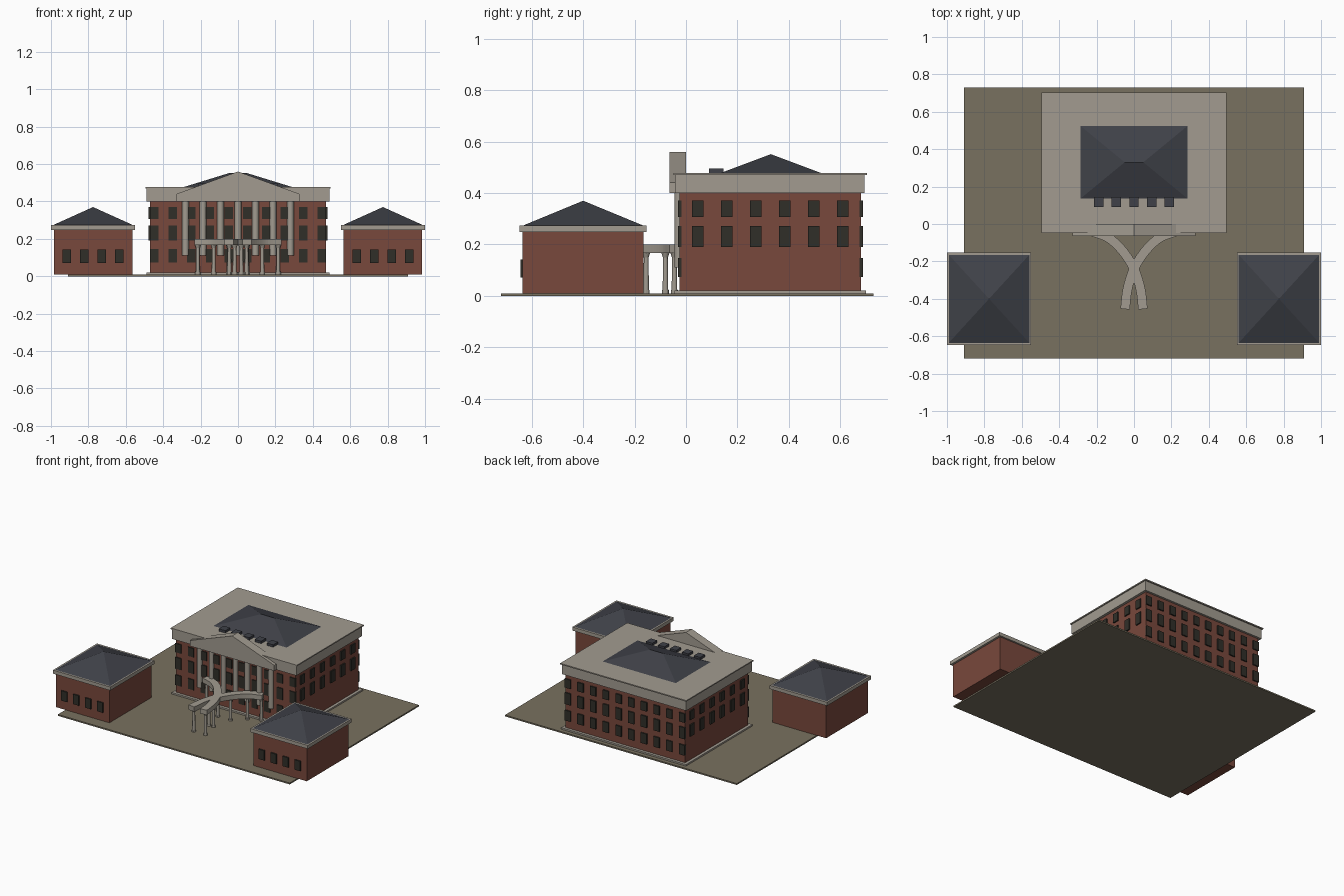
import bpy, bmesh, math
from mathutils import Vector

if "Cube" in bpy.data.objects:
    bpy.data.objects.remove(bpy.data.objects["Cube"])


def material(name, rgb):
    m = bpy.data.materials.new(name)
    m.diffuse_color = (*rgb, 1)
    m.use_nodes = True
    m.node_tree.nodes["Principled BSDF"].inputs["Base Color"].default_value = m.diffuse_color
    return m


BRICK = material("brick", (0.19, 0.065, 0.045))
STONE = material("stone", (0.36, 0.33, 0.28))
SLATE = material("slate", (0.05, 0.053, 0.065))
GLASS = material("dark_glass", (0.03, 0.028, 0.022))
EARTH = material("earth", (0.19, 0.165, 0.115))


def mesh(name, verts, faces, mat):
    me = bpy.data.meshes.new(name)
    me.from_pydata(verts, [], faces)
    bm = bmesh.new()
    bm.from_mesh(me)
    bmesh.ops.recalc_face_normals(bm, faces=bm.faces)
    bm.to_mesh(me)
    bm.free()
    me.materials.append(mat)
    ob = bpy.data.objects.new(name, me)
    bpy.context.collection.objects.link(ob)
    return ob


def frustum(name, x, y, z, top_x, top_y, mat):
    """Box-like solid; its top rectangle may differ from its base."""
    v = [(a, b, z[0]) for a, b in ((x[0], y[0]), (x[1], y[0]), (x[1], y[1]), (x[0], y[1]))]
    v += [(a, b, z[1]) for a, b in ((top_x[0], top_y[0]), (top_x[1], top_y[0]),
                                    (top_x[1], top_y[1]), (top_x[0], top_y[1]))]
    f = [(3, 2, 1, 0), (4, 5, 6, 7)] + [(i, (i + 1) % 4, (i + 1) % 4 + 4, i + 4) for i in range(4)]
    ob = mesh(name, v, f, mat)
    bm = bmesh.new()
    bm.from_mesh(ob.data)
    bmesh.ops.remove_doubles(bm, verts=bm.verts, dist=1e-5)
    bm.to_mesh(ob.data)
    bm.free()
    return ob


def box(name, x, y, z, mat):
    return frustum(name, x, y, z, x, y, mat)


def window(name, x, y, z, along_x=True, w=0.045, d=0.014):
    hx, hy = (w / 2, d / 2) if along_x else (d / 2, w / 2)
    box(name, (x - hx, x + hx), (y - hy, y + hy), z, GLASS)


def cylinder(name, x, y, z, r, mat, r_top=None, sides=12):
    bpy.ops.mesh.primitive_cone_add(vertices=sides, radius1=r, radius2=r_top or r,
                                    depth=z[1] - z[0], location=(x, y, sum(z) / 2))
    ob = bpy.context.object
    ob.name = name
    ob.data.materials.append(mat)
    bpy.ops.object.shade_smooth_by_angle()


# Ground slab
box("ground_slab", (-0.91, 0.91), (-0.72, 0.73), (0, 0.01), EARTH)

# Main block: plinth, walls, entablature, cornice, hip roof
box("plinth", (-0.49, 0.49), (-0.045, 0.70), (0.01, 0.021), STONE)
box("main_walls", (-0.47, 0.47), (-0.025, 0.68), (0.021, 0.40), BRICK)
box("entablature", (-0.488, 0.488), (-0.042, 0.695), (0.40, 0.47), STONE)
box("cornice", (-0.495, 0.495), (-0.048, 0.704), (0.47, 0.478), STONE)
frustum("main_roof", (-0.287, 0.287), (0.135, 0.525), (0.478, 0.551),
        (-0.05, 0.05), (0.33, 0.33), SLATE)
for i in range(5):
    cx = (i - 2) * 0.094
    box("roof_vent", (cx - 0.025, cx + 0.025), (0.09, 0.145), (0.478, 0.495), SLATE)

# Main block windows
ROWS = [(0.074, 0.147), (0.19, 0.272), (0.307, 0.37)]
for z in ROWS:
    for i in range(10):
        cx = (i - 4.5) * 0.0997
        window("front_window", cx, -0.025, z)
        window("rear_window", cx, 0.682, z)
for z in ROWS[1:]:
    for i in range(6):
        for s in (-1, 1):
            window("side_window", s * 0.472, 0.045 + i * 0.113, z, False)

# Portico: pediment over seven columns
profile = [(-0.33, 0.40), (0.33, 0.40), (0.33, 0.44), (0, 0.56), (-0.33, 0.44)]
n = len(profile)
mesh("pediment", [(x, y, z) for y in (-0.065, 0.0) for x, z in profile],
     [tuple(range(n)), tuple(range(n, 2 * n))] +
     [(i, (i + 1) % n, (i + 1) % n + n, i + n) for i in range(n)], STONE)
for i in range(7):
    cylinder("portico_column", (i - 3) * 0.0935, -0.027, (0.11, 0.40), 0.018, STONE, sides=16)

# Side pavilions
for s in (-1, 1):
    c = s * 0.775
    box("pavilion_walls", (c - 0.21, c + 0.21), (-0.635, -0.165), (0.01, 0.25), BRICK)
    box("pavilion_cornice", (c - 0.225, c + 0.225), (-0.647, -0.153), (0.248, 0.273), STONE)
    frustum("pavilion_roof", (c - 0.215, c + 0.215), (-0.635, -0.165), (0.273, 0.37),
            (c, c), (-0.40, -0.40), SLATE)
    for k in (-1.5, -0.5, 0.5, 1.5):
        window("pavilion_window", c + k * 0.094, -0.637, (0.072, 0.142))


# Crossing curved walkways on posts
def catmull(pts, steps=6):
    p = [Vector(q) for q in pts]
    p = [2 * p[0] - p[1]] + p + [2 * p[-1] - p[-2]]
    out = []
    for a, b, c, d in zip(p, p[1:], p[2:], p[3:]):
        for k in range(steps):
            t = k / steps
            out.append(0.5 * (2 * b + (c - a) * t + (2 * a - 5 * b + 4 * c - d) * t * t
                              + (3 * b - a - 3 * c + d) * t ** 3))
    return out + [p[-2]]


def walkway(path, z, half):
    v, f = [], []
    for i, p in enumerate(path):
        t = (path[min(i + 1, len(path) - 1)] - path[max(i - 1, 0)]).normalized()
        side = Vector((-t.y, t.x)) * half
        for q, h in ((p - side, z[0]), (p + side, z[0]), (p + side, z[1]), (p - side, z[1])):
            v.append((q.x, q.y, h))
        if i:
            b = 4 * i
            f += [(b - 4 + j, b - 4 + (j + 1) % 4, b + (j + 1) % 4, b + j) for j in range(4)]
    f += [(0, 1, 2, 3), tuple(range(len(v) - 4, len(v)))]
    mesh("curved_walkway", v, f, STONE)


PATH = [(-0.225, -0.04), (-0.135, -0.075), (-0.06, -0.145), (0, -0.24), (0.034, -0.345), (0.048, -0.455)]
POSTS = [(-0.215, -0.045), (-0.13, -0.08), (-0.05, -0.155), (0.018, -0.30), (0.046, -0.43)]
for s in (-1, 1):
    walkway(catmull([(s * x, y) for x, y in PATH]), (0.166, 0.20), 0.025)
    for x, y in POSTS:
        cylinder("post_base", s * x, y, (0.01, 0.022), 0.014, STONE)
        cylinder("post_shaft", s * x, y, (0.022, 0.15), 0.011, STONE, 0.009)
        cylinder("post_capital", s * x, y, (0.15, 0.168), 0.010, STONE, 0.016)
